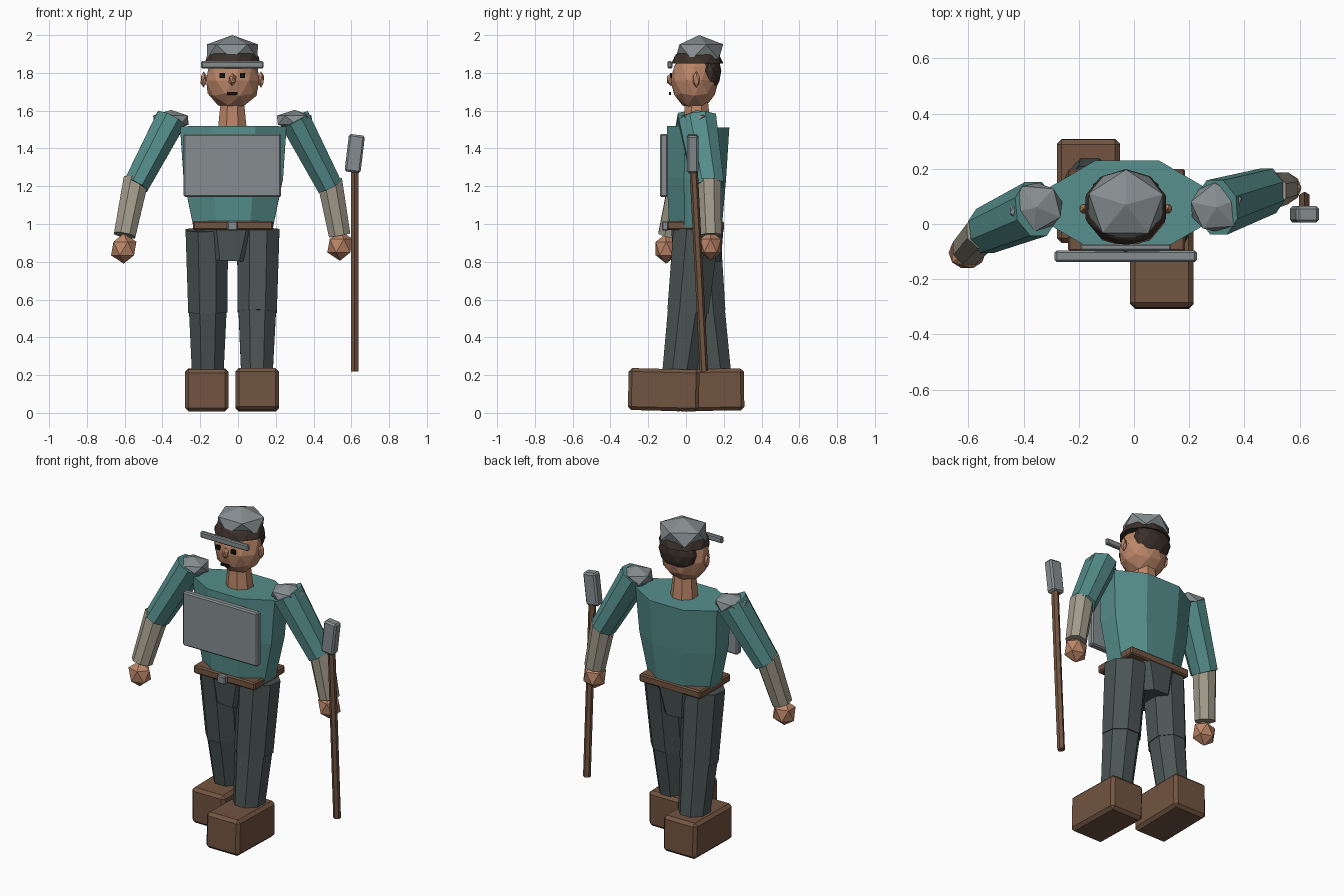
import bpy, bmesh, math
from mathutils import Vector, Matrix

if "Cube" in bpy.data.objects:
    bpy.data.objects.remove(bpy.data.objects["Cube"])

def material(name, rgb):
    m = bpy.data.materials.new(name)
    m.diffuse_color = (*rgb, 1)
    m.use_nodes = True
    m.node_tree.nodes["Principled BSDF"].inputs["Base Color"].default_value = m.diffuse_color
    return m

TEAL = material("teal_cloth", (.09, .27, .26))
SKIN = material("skin", (.5, .24, .14))
BROWN = material("leather", (.17, .09, .053))
DARK = material("trouser_cloth", (.07, .09, .09))
LINEN = material("linen", (.36, .33, .26))
HAIR = material("hair", (.045, .03, .023))
BLACK = material("black", (.006, .006, .006))
STEEL = material("steel", (.24, .27, .28))

def finish(name, bm, mat):
    bmesh.ops.recalc_face_normals(bm, faces=bm.faces)
    me = bpy.data.meshes.new(name)
    bm.to_mesh(me)
    bm.free()
    me.materials.append(mat)
    ob = bpy.data.objects.new(name, me)
    bpy.context.collection.objects.link(ob)
    return ob

def loft(name, rings, mat, sides=8):
    """Faceted tube through rings of (centre, half width, half depth)."""
    bm = bmesh.new()
    axis = (Vector(rings[-1][0]) - Vector(rings[0][0])).normalized()
    u = Vector((0, 1, 0)).cross(axis).normalized()
    v = axis.cross(u)
    loops = []
    for c, rx, ry in rings:
        angles = [2 * math.pi * (i + .5) / sides for i in range(sides)]
        loops.append([bm.verts.new(Vector(c) + u * rx * math.cos(a) + v * ry * math.sin(a))
                      for a in angles])
    for a, b in zip(loops, loops[1:]):
        for i in range(sides):
            j = (i + 1) % sides
            bm.faces.new((a[i], a[j], b[j], b[i]))
    bm.faces.new(loops[0])
    bm.faces.new(loops[-1])
    return finish(name, bm, mat)

def gem(name, c, r, mat, sub=1, cut=None, turn=0):
    """Icosphere scaled per axis, optionally cut off below height cut."""
    bm = bmesh.new()
    bmesh.ops.create_icosphere(bm, subdivisions=sub, radius=1)
    bm.transform(Matrix.Translation(c) @ Matrix.Diagonal((*r, 1)) @ Matrix.Rotation(turn, 4, 'Z'))
    if cut is not None:
        geom = bm.verts[:] + bm.edges[:] + bm.faces[:]
        res = bmesh.ops.bisect_plane(bm, geom=geom, plane_co=(0, 0, cut),
                                     plane_no=(0, 0, 1), clear_inner=True)
        edges = [e for e in res['geom_cut'] if isinstance(e, bmesh.types.BMEdge)]
        bmesh.ops.holes_fill(bm, edges=edges)
    return finish(name, bm, mat)

def box(name, c, size, mat, bevel=0, rot=(0, 0, 0)):
    bm = bmesh.new()
    bmesh.ops.create_cube(bm, size=1)
    bm.transform(Matrix.Diagonal((*size, 1)))
    if bevel:
        bmesh.ops.bevel(bm, geom=bm.edges[:], offset=bevel, segments=1, affect='EDGES')
    ob = finish(name, bm, mat)
    ob.location, ob.rotation_euler = c, rot
    return ob

# Torso, pelvis and neck
loft("torso", [((-.025, .05, .97), .225, .15), ((-.025, .055, 1.24), .285, .17),
               ((-.025, .065, 1.515), .305, .178)], TEAL)
loft("pelvis", [((-.045, .06, .805), .135, .135), ((-.035, .06, .98), .21, .15)], DARK)
loft("neck", [((-.03, .06, 1.48), .085, .08), ((-.03, .055, 1.66), .065, .065)], SKIN)

# Belt, buckle and chest plate
box("belt", (-.027, .05, .992), (.425, .3, .05), BROWN, .008)
box("belt_buckle", (-.03, -.11, .99), (.055, .035, .05), STEEL, .006)
box("chest_plate", (-.03, -.117, 1.31), (.515, .042, .335), STEEL, .008)

# Head and face
gem("head", (-.028, .045, 1.76), (.148, .128, .155), SKIN, 2)
gem("nose", (-.03, -.08, 1.765), (.022, .025, .035), SKIN)
for side, s in (("left", -1), ("right", 1)):
    gem(side + "_ear", (-.03 + s * .152, .055, 1.765), (.018, .02, .044), SKIN)
    box(side + "_eye", (-.03 + s * .054, -.08, 1.787), (.028, .012, .026), BLACK)
box("mouth", (-.03, -.084, 1.691), (.055, .01, .014), BLACK)

# Hair and cap with its brim
gem("hair_top", (-.03, .06, 1.845), (.155, .14, .1), HAIR, 2, cut=1.85)
gem("hair_back", (-.03, .125, 1.81), (.125, .062, .11), HAIR, 2)
gem("cap", (-.03, .07, 1.912), (.158, .142, .088), STEEL, 1, turn=.3)
box("cap_brim", (-.03, -.085, 1.843), (.33, .025, .038), STEEL, .006)

# Arms: shoulder, elbow, wrist, hand
arms = {
    "left": ((-.355, .055, 1.555), (-.54, -.025, 1.205), (-.6, -.09, .94), (-.605, -.105, .87)),
    "right": ((.3, .06, 1.555), (.485, .12, 1.2), (.538, .13, .94), (.54, .13, .885)),
}
for side, (sh, el, wr, hand) in arms.items():
    loft(side + "_upper_arm", [(sh, .088, .108), (el, .073, .088)], TEAL)
    loft(side + "_forearm", [(Vector(el) + Vector((0, 0, .03)), .072, .07), (wr, .062, .062)], LINEN)
    gem(side + "_hand", hand, (.075, .065, .08), SKIN)
    s = -1 if side == "left" else 1
    gem(side + "_shoulder_pad", (sh[0], .06, 1.55), (.108, .1, .054), STEEL, turn=s * .4)

# Legs: hip, knee, ankle; one foot forward, one back
legs = {
    "left": ((-.165, .06, .97), (-.16, .1, .535), (-.16, .15, .2), (-.165, .12)),
    "right": ((.107, .055, .97), (.102, .01, .535), (.1, -.037, .2), (.101, -.118)),
}
for side, (hip, knee, ankle, foot) in legs.items():
    loft(side + "_thigh", [(hip, .122, .132), (knee, .112, .118)], DARK)
    loft(side + "_shin", [(Vector(knee) + Vector((0, 0, .015)), .108, .114), (ankle, .09, .097)], DARK)
    tilt = -.025 if side == "right" else .015
    box(side + "_boot", (*foot, .122), (.23, .375, .222), BROWN, .018, (tilt, 0, 0))

# Hammer: long shaft and tilted head
loft("hammer_shaft", [((.618, .095, .22), .022, .022), ((.618, .04, 1.3), .022, .022)], BROWN, 6)
box("hammer_head", (.618, .035, 1.373), (.085, .06, .2), STEEL, .01, (0, .12, 0))
